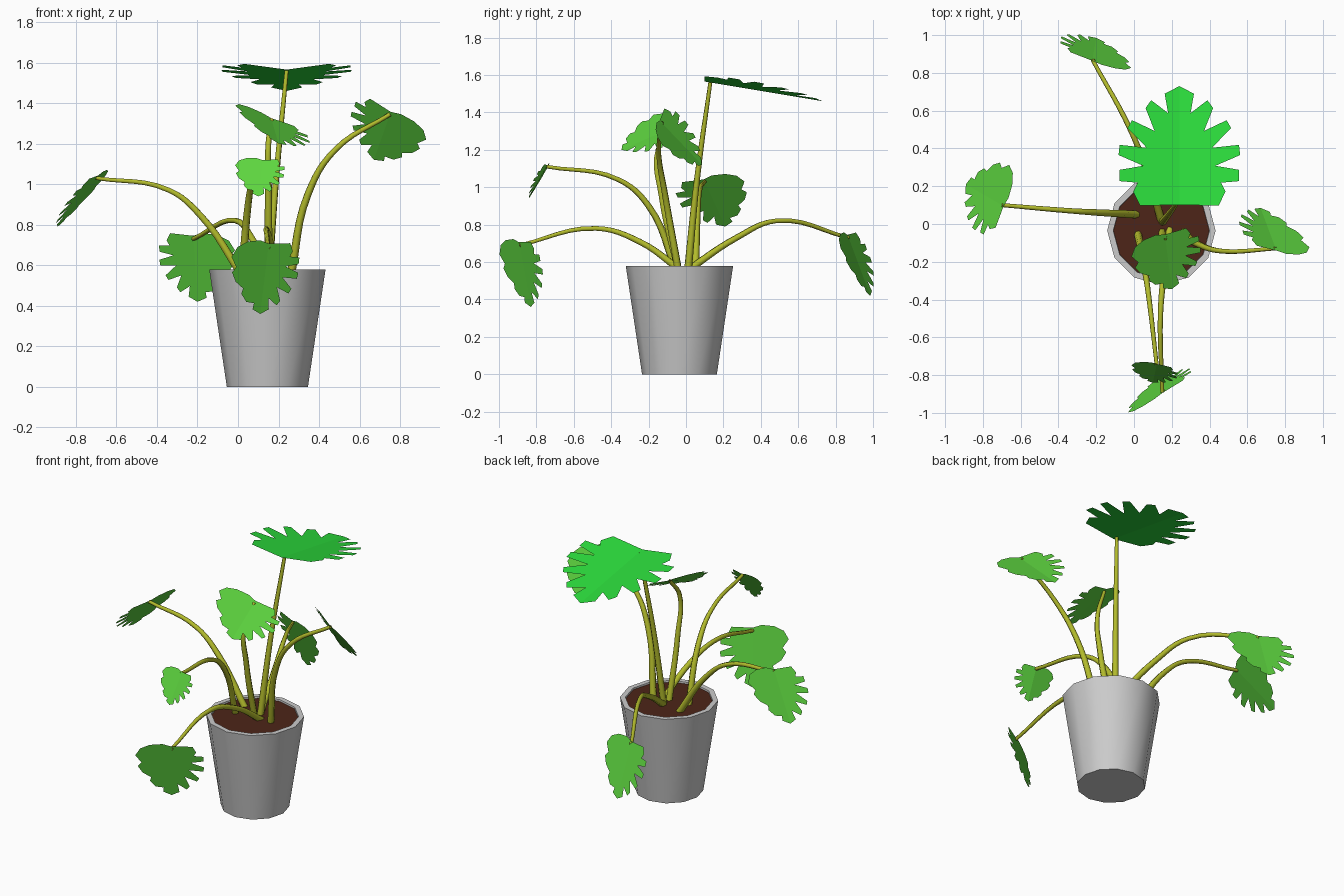
import bpy, bmesh, math
from mathutils import Vector

if "Cube" in bpy.data.objects:
    bpy.data.objects.remove(bpy.data.objects["Cube"])

CX, CY = 0.145, -0.035


def material(name, rgb):
    m = bpy.data.materials.new(name)
    m.diffuse_color = (*rgb, 1)
    m.use_nodes = True
    m.node_tree.nodes["Principled BSDF"].inputs["Base Color"].default_value = m.diffuse_color
    return m


top_mat = material("leaf_bright_green", (0.025, 0.72, 0.045))
leaf_mat = material("leaf_green", (0.11, 0.66, 0.05))
stem_mat = material("stem_olive", (0.45, 0.50, 0.025))
soil_mat = material("soil_brown", (0.075, 0.018, 0.009))


def mesh_object(name, bm, mat=None):
    me = bpy.data.meshes.new(name)
    bm.to_mesh(me)
    bm.free()
    ob = bpy.data.objects.new(name, me)
    bpy.context.collection.objects.link(ob)
    if mat:
        me.materials.append(mat)
    return ob


# Pot: 12-sided tapered shell with a thin rim
bm = bmesh.new()
rings = []
for r, z in [(0.2, 0), (0.287, 0.58), (0.255, 0.58), (0.25, 0.545)]:
    rings.append([bm.verts.new((CX + r * math.cos(i * math.pi / 6),
                                CY + r * math.sin(i * math.pi / 6), z)) for i in range(12)])
for a, b in zip(rings, rings[1:]):
    for i in range(12):
        j = (i + 1) % 12
        bm.faces.new((a[i], a[j], b[j], b[i]))
bm.faces.new(rings[0][::-1])
pot = mesh_object("pot", bm)
bpy.context.view_layer.objects.active = pot
pot.select_set(True)
bpy.ops.object.shade_smooth_by_angle(angle=math.radians(40))
pot.select_set(False)

# Soil disc
bm = bmesh.new()
bmesh.ops.create_circle(bm, cap_ends=True, segments=12, radius=0.254)
soil = mesh_object("soil", bm, soil_mat)
soil.location = (CX, CY, 0.57)

# Half outlines of a leaf (across, along) in units of leaf length
FINGERS = [(0, 1), (.13, .93), (.10, .76), (.25, .87), (.30, .80), (.22, .60), (.42, .69),
           (.46, .62), (.29, .45), (.53, .47), (.54, .38), (.32, .29), (.53, .25), (.53, .15),
           (.37, .14), (.41, .06), (.35, -.06), (0, -.05)]
BROAD = [(0, 1), (.14, .93), (.13, .84), (.26, .82), (.36, .70), (.34, .62), (.48, .52),
         (.56, .38), (.50, .30), (.60, .15), (.52, 0), (.36, -.08), (.15, -.10), (0, -.05)]


def leaf(name, base, tip, across, left, right, width, fold, mat):
    """Two flat halves meeting at a folded midrib."""
    base, v = Vector(base), Vector(tip) - Vector(base)
    size = v.length
    v.normalize()
    u = Vector(across)
    u = (u - v * u.dot(v)).normalized()
    n = u.cross(v)
    if n.z < 0:
        n = -n
    bm = bmesh.new()
    for sign, outline in ((-1, left), (1, right)):
        pts = [base + size * (u * (a * sign * width) + v * b + n * (a * fold)) for a, b in outline]
        bm.faces.new([bm.verts.new(p) for p in pts])
    bmesh.ops.remove_doubles(bm, verts=bm.verts, dist=1e-5)
    bmesh.ops.recalc_face_normals(bm, faces=bm.faces)
    bmesh.ops.triangulate(bm, faces=bm.faces)
    return mesh_object(name, bm, mat)


def stem(name, points):
    """Tapered tube through the points."""
    cu = bpy.data.curves.new(name, 'CURVE')
    cu.dimensions = '3D'
    cu.bevel_depth = 0.021
    cu.bevel_resolution = 1
    cu.resolution_u = 6
    sp = cu.splines.new('BEZIER')
    sp.bezier_points.add(len(points) - 1)
    for i, (bp, p) in enumerate(zip(sp.bezier_points, points)):
        bp.co = p
        bp.handle_left_type = bp.handle_right_type = 'AUTO'
        bp.radius = 1 - 0.5 * i / (len(points) - 1)
    cu.materials.append(stem_mat)
    ob = bpy.data.objects.new(name, cu)
    bpy.context.collection.objects.link(ob)
    bpy.context.view_layer.objects.active = ob
    ob.select_set(True)
    bpy.ops.object.convert(target='MESH')
    bpy.context.object.select_set(False)


# name: stem points (last one is the leaf base), leaf tip, across direction, left half, right half,
# width factor, fold, material
PLANT = {
    "top": ([(.15, .01, .55), (.19, .06, 1.05), (.24, .13, 1.56)],
            (.24, .73, 1.46), (1, 0, 0), FINGERS, FINGERS, .98, .13, top_mat),
    "left": ([(.02, .05, .55), (-.18, .06, .84), (-.34, .07, .97), (-.7, .1, 1.03)],
             (-.89, .21, .79), (.33, .9, .15), FINGERS, BROAD, 1.08, .03, leaf_mat),
    "right": ([(.26, -.04, .55), (.345, -.11, .95), (.48, -.145, 1.17), (.75, -.13, 1.345)],
              (.67, .085, 1.12), (.85, -.1, -.55), FINGERS, BROAD, 1.1, .08, leaf_mat),
    "centre": ([(.15, -.04, .55), (.15, -.13, .95), (.15, -.15, 1.2), (.165, -.07, 1.32)],
               (.2, -.345, 1.2), (.85, .25, -.35), BROAD, FINGERS, 1.17, .06, leaf_mat),
    "front_high": ([(.02, -.05, .55), (.05, -.2, .9), (.075, -.36, 1.04), (.12, -.745, 1.11)],
                   (.1, -.84, .94), (1, -.1, .1), BROAD, FINGERS, 1.12, .1, leaf_mat),
    "front_low": ([(.19, -.02, .55), (.16, -.25, .71), (.14, -.48, .78), (.15, -.89, .69)],
                  (.11, -.83, .36), (.85, .52, .07), BROAD, FINGERS, 1.04, -.02, leaf_mat),
    "back": ([(.15, 0, .55), (.07, .27, .73), (-.01, .48, .82), (-.22, .87, .73)],
             (-.2, .985, .42), (.93, -.35, 0), FINGERS, BROAD, 1.06, .05, leaf_mat),
}
for name, (path, tip, across, left, right, width, fold, mat) in PLANT.items():
    stem(name + "_stem", path)
    leaf(name + "_leaf", path[-1], tip, across, left, right, width, fold, mat)
